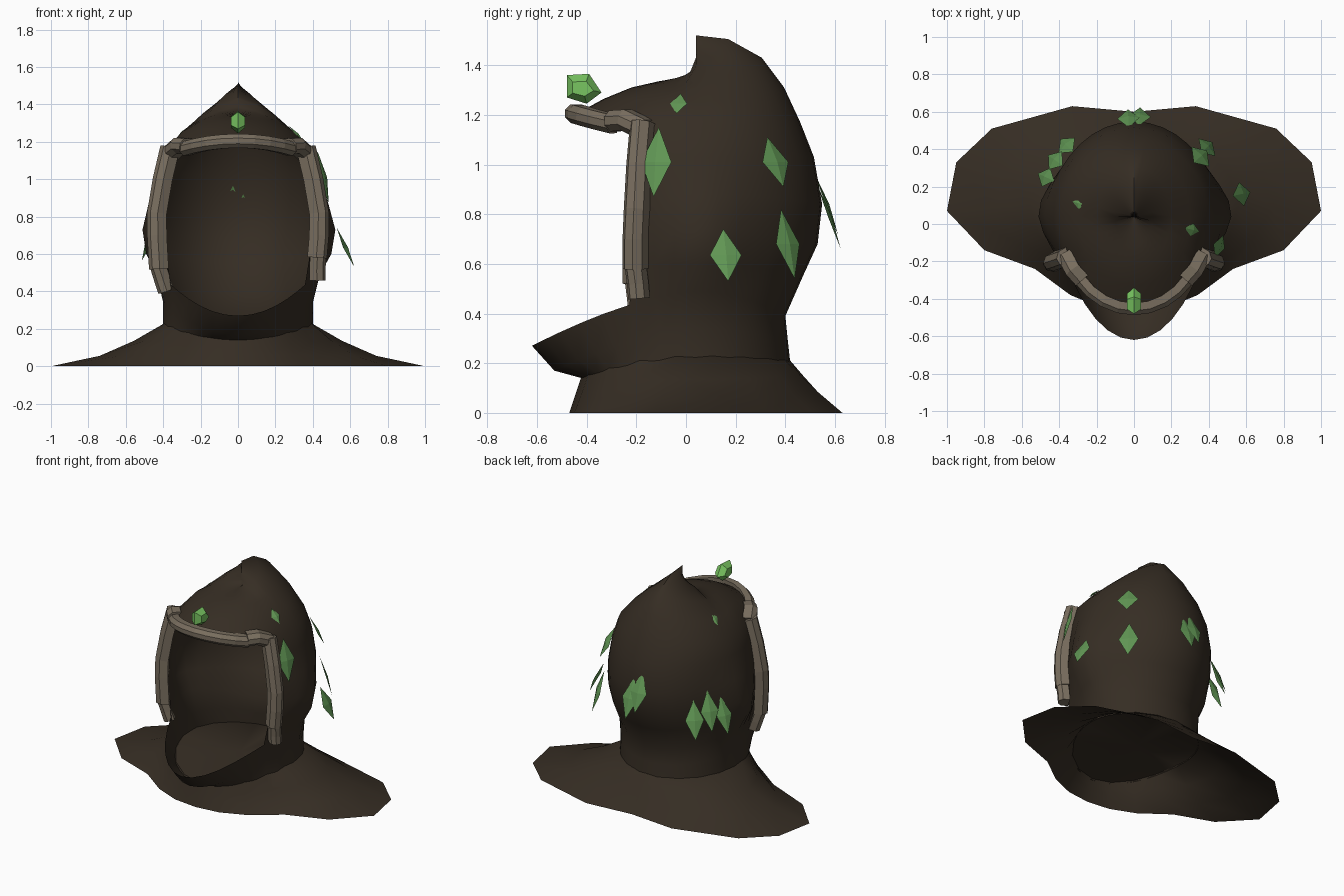
import bpy, math
from mathutils import Vector

if "Cube" in bpy.data.objects:
    bpy.data.objects.remove(bpy.data.objects["Cube"])


def mat(name, rgb):
    m = bpy.data.materials.new(name)
    m.diffuse_color = (*rgb, 1)
    m.use_nodes = True
    m.node_tree.nodes["Principled BSDF"].inputs["Base Color"].default_value = m.diffuse_color
    return m


CLOTH = mat("dark_brown_cloth", (0.036, 0.026, 0.017))
TRIM = mat("grey_brown_wood", (0.19, 0.155, 0.113))
LEAF = mat("leaf_green", (0.12, 0.31, 0.09))
GEM = mat("bright_green", (0.19, 0.56, 0.12))


def make(name, verts, faces, material, smooth=False):
    me = bpy.data.meshes.new(name)
    me.from_pydata([tuple(v) for v in verts], [], faces)
    me.materials.append(material)
    ob = bpy.data.objects.new(name, me)
    bpy.context.collection.objects.link(ob)
    if smooth:
        bpy.ops.object.select_all(action='DESELECT')
        ob.select_set(True)
        bpy.context.view_layer.objects.active = ob
        bpy.ops.object.shade_smooth_by_angle(angle=math.radians(40))
    return ob


# Hood: rings blended from back, side and front profiles (radius, height)
CY, N = 0.04, 36
ROWS = [
    ((.38, .20), (.40, .22), (.46, .14)),
    ((.37, .29), (.40, .34), (.57, .17)),
    ((.36, .39), (.41, .49), (.66, .27)),
    ((.435, .56), (.435, .60), (.50, .58)),
    ((.49, .68), (.445, .73), (.50, .73)),
    ((.508, .84), (.445, .88), (.50, .89)),
    ((.475, 1.03), (.43, 1.03), (.50, 1.03)),
    ((.42, 1.17), (.395, 1.15), (.49, 1.20)),
    ((.355, 1.31), (.30, 1.25), (.37, 1.265)),
    ((.265, 1.43), (.20, 1.33), (.26, 1.31)),
    ((.13, 1.505), (.10, 1.395), (.15, 1.335)),
    ((.0, 1.52), (.0, 1.43), (.0, 1.345)),
]
EAR = {2: .06, 3: .13, 4: .15, 5: .07}


def hood_point(i, phi):
    back, side, front = ROWS[i]
    c, s = math.cos(phi), math.sin(phi)
    end = back if c >= 0 else front
    w = c * c
    if i >= 8:  # pointed ridge behind the peak, low rounded dome in front
        w = 1 - math.acos(min(1, c)) / (math.pi / 2) if c >= 0 else abs(c) ** .4
    e = 1.3 if (c < 0 and i in (1, 2)) else 1
    x = side[0] * s
    # ear bulge, slightly larger on the right
    x *= 1 + EAR.get(i, 0) * math.exp(-((c - .05) / .38) ** 2) * (1.15 if s > 0 else 1)
    return Vector((x, CY + end[0] * math.copysign(abs(c) ** e, c), end[1] * w + side[1] * (1 - w)))


verts = [hood_point(i, 2 * math.pi * k / N) for i in range(len(ROWS)) for k in range(N)]
faces = []
for i in range(len(ROWS) - 1):
    for k in range(N):
        if 2 <= i < 7 and 12 <= k < 24:  # face opening
            continue
        a, b = i * N + k, i * N + (k + 1) % N
        faces.append((b, a, a + N, b + N))
make("hood", verts, faces, CLOTH, True)

# Shoulder mantle: closed neck, spreading from the neck ring to a ground outline
half = [(0, .60), (.33, .63), (.76, .51), (.95, .33), (1, .07),
        (.80, -.14), (.53, -.24), (.34, -.38), (.17, -.45), (0, -.47)]
outline = half + [(-x, y) for x, y in half[-2:0:-1]]
M = len(outline)
steps = [0, .27, .57, 1]
verts, faces = [], []
for t in steps:
    for k, (ox, oy) in enumerate(outline):
        phi = 2 * math.pi * k / M
        n = hood_point(0, phi)
        f = (1 - t) ** (1 + .7 * math.sin(phi) ** 2)
        verts.append((n.x + (ox - n.x) * t, n.y + (oy - n.y) * t, (n.z + .01) * f))
for i in range(len(steps) - 1):
    for k in range(M):
        a, b = i * M + k, i * M + (k + 1) % M
        faces.append((a, b, b + M, a + M))
verts.append((0, .02, .20))
faces += [((k + 1) % M, k, len(verts) - 1) for k in range(M)]
make("shoulder_mantle", verts, faces, CLOTH, True)


# Faceted wooden trim swept along a path
def bar(name, pts, w, d):
    pts = [Vector(p) for p in pts]
    vs, fs = [], []
    sect = [(-.5, -.5), (.5, -.5), (.5, .15), (.2, .5), (-.2, .5), (-.5, .15)]
    S = len(sect)
    for i, p in enumerate(pts):
        t = (pts[min(i + 1, len(pts) - 1)] - pts[max(i - 1, 0)]).normalized()
        o = Vector((p.x, p.y - CY, 0))
        o = (o - t * o.dot(t)).normalized()
        sd = t.cross(o)
        vs += [p + sd * (u * w) + o * (v * d) for u, v in sect]
    for i in range(len(pts) - 1):
        for k in range(S):
            a, b = i * S + k, i * S + (k + 1) % S
            fs.append((a, b, b + S, a + S))
    fs += [tuple(range(S))[::-1], tuple(range(len(vs) - S, len(vs)))]
    make(name, vs, fs, TRIM)


brow = []
for k in range(9):
    a = math.radians(-48 + 12 * k)
    brow.append((.39 * math.sin(a), .025 - .48 * math.cos(a), 1.155 + .05 * math.cos(a * 1.7)))
bar("brow_trim", brow, .075, .065)
for s, tag, low in ((1, "right", .58), (-1, "left", .52)):
    bar("side_trim_" + tag, [(s * x, y, z) for x, y, z in (
        (.37, -.18, 1.17), (.41, -.195, 1.0), (.44, -.205, .82), (.44, -.21, .70), (.43, -.21, low))], .09, .085)
    bar("side_trim_foot_" + tag, [(s * .435, -.21, low + .02), (s * (.43 if s > 0 else .41), -.20, low - .06),
                                  (s * (.43 if s > 0 else .39), -.195, low - .12)], .075, .07)
    bar("corner_block_" + tag, [(s * .28, -.30, 1.175), (s * .325, -.25, 1.18), (s * .37, -.17, 1.14)], .085, .085)


# Diamond leaves facing outward: x, y, z, width, height, inward lean of the tip
leaves = [
    (.455, -.12, 1.01, .13, .28, .04), (.31, -.03, 1.245, .07, .08, .05),
    (.31, .15, 1.21, .06, .07, .05), (.355, .36, 1.01, .14, .20, .06),
    (.39, .41, .68, .13, .28, .05), (.575, .16, .635, .13, .21, .06),
    (.03, .575, .79, .12, .26, .06), (-.03, .565, .84, .12, .25, .06),
    (-.36, .42, .68, .12, .24, .06), (-.42, .34, .73, .12, .25, .06),
    (-.47, .25, .68, .11, .23, .06), (-.29, .11, 1.255, .06, .07, .05),
]
for i, (x, y, z, w, h, lean) in enumerate(leaves):
    c = Vector((x, y, z))
    o = Vector((x, y - CY, 0)).normalized()
    side = Vector((-o.y, o.x, 0))
    up = Vector((0, 0, h / 2)) - o * lean * .8
    pts = [c + up, c + side * w / 2, c - up, c - side * w / 2, c + o * .012]
    make(f"leaf_{i + 1}", pts, [(3, 2, 4), (2, 1, 4), (1, 0, 4), (0, 3, 4)], LEAF)

# Cut brow gem: sharp rim with two raised side facets
rim = [(-.48, 1.36), (-.39, 1.365), (-.34, 1.29), (-.40, 1.245), (-.48, 1.27)]
vs = [(0, y, z) for y, z in rim]
for s in (1, -1):
    vs += [(s * .037, -.42 + (y + .42) * .6, 1.305 + (z - 1.305) * .5) for y, z in rim]
fs = [(5, 6, 7, 8, 9), (14, 13, 12, 11, 10)]
for k in range(5):
    j = (k + 1) % 5
    fs += [(j, k, 5 + k, 5 + j)[::-1], (k, j, 10 + j, 10 + k)[::-1]]
make("brow_gem", vs, fs, GEM)
